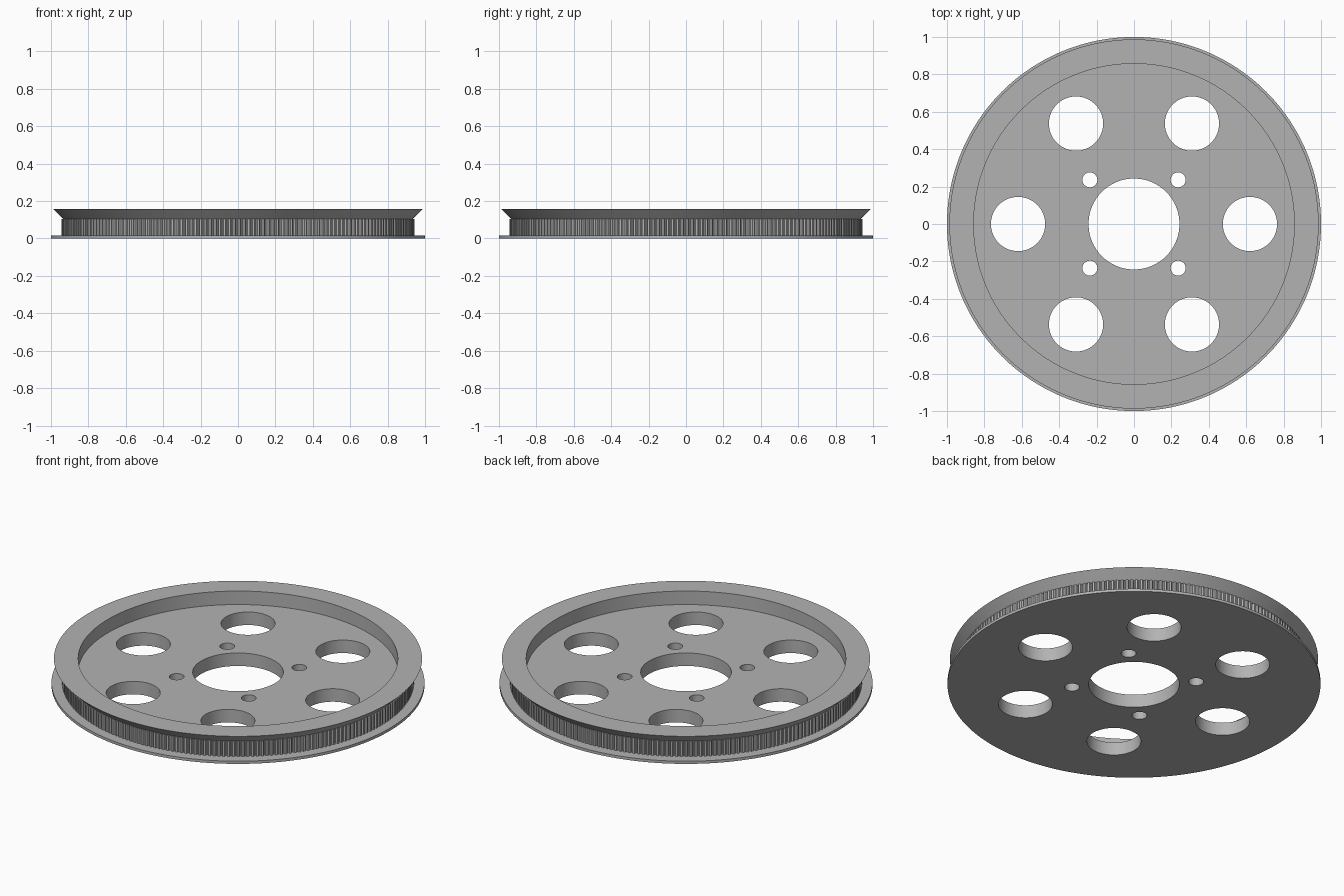
import bpy, bmesh
from math import cos, sin, pi, radians

if "Cube" in bpy.data.objects:
    bpy.data.objects.remove(bpy.data.objects["Cube"])

grey = bpy.data.materials.new("machined grey")
grey.use_nodes = True
colour = (0.45, 0.45, 0.45, 1)
grey.diffuse_color = colour
grey.node_tree.nodes["Principled BSDF"].inputs["Base Color"].default_value = colour

RIM_INNER = 0.857
TEETH = 228
BASE_TOP, WEB_TOP, TEETH_TOP, TOP = 0.016, 0.077, 0.105, 0.157


def circle(r, cx=0, cy=0, n=64):
    return [(cx + r * cos(2 * pi * i / n), cy + r * sin(2 * pi * i / n)) for i in range(n)]


def toothed_circle(outer, root):
    # each tooth: flat land, then a rounded groove
    steps = [(0, outer), (0.42, outer), (0.52, root + 0.003), (0.62, root),
             (0.80, root), (0.90, root + 0.003)]
    return [(r * cos(a), r * sin(a)) for k in range(TEETH)
            for t, r in steps for a in [2 * pi * (k + t) / TEETH]]


def finish(bm, name):
    bmesh.ops.recalc_face_normals(bm, faces=bm.faces)
    mesh = bpy.data.meshes.new(name)
    bm.to_mesh(mesh)
    bm.free()
    mesh.materials.append(grey)
    obj = bpy.data.objects.new(name, mesh)
    bpy.context.collection.objects.link(obj)
    bpy.ops.object.select_all(action='DESELECT')
    obj.select_set(True)
    bpy.context.view_layer.objects.active = obj
    bpy.ops.object.shade_smooth_by_angle(angle=radians(25))
    return obj


def plate(name, loops, z0, z1):
    # flat outline with holes, extruded upward
    bm = bmesh.new()
    for loop in loops:
        vs = [bm.verts.new((x, y, z0)) for x, y in loop]
        for a, b in zip(vs, vs[1:] + vs[:1]):
            bm.edges.new((a, b))
    bmesh.ops.triangle_fill(bm, edges=bm.edges[:], use_beauty=True, use_dissolve=False)
    ext = bmesh.ops.extrude_face_region(bm, geom=bm.faces[:], use_keep_orig=True)
    top = [v for v in ext["geom"] if isinstance(v, bmesh.types.BMVert)]
    bmesh.ops.translate(bm, verts=top, vec=(0, 0, z1 - z0))
    return finish(bm, name)


def lathe(name, profile, n=192):
    # closed (radius, height) profile swept around z
    bm = bmesh.new()
    rings = [[bm.verts.new((x, y, z)) for x, y in circle(r, n=n)] for r, z in profile]
    for low, high in zip(rings, rings[1:] + rings[:1]):
        for i in range(n):
            j = (i + 1) % n
            bm.faces.new((low[i], low[j], high[j], high[i]))
    return finish(bm, name)


# centre bore, four bolt holes and six lightening holes
holes = [circle(0.243, n=96)]
holes += [circle(0.04, x, y, 32) for x in (-0.236, 0.236) for y in (-0.236, 0.236)]
holes += [circle(0.145, 0.62 * cos(k * pi / 3), 0.62 * sin(k * pi / 3)) for k in range(6)]

# bottom flange and the web above it
plate("base_flange", [circle(1, n=192)] + holes, 0, BASE_TOP)
plate("web_disc", [circle(RIM_INNER, n=192)] + holes, BASE_TOP, WEB_TOP)

# belt teeth
plate("toothed_rim", [toothed_circle(0.943, 0.932), circle(RIM_INNER, n=192)],
      BASE_TOP, TEETH_TOP)

# flared upper flange
lathe("top_flange", [(RIM_INNER, TEETH_TOP), (0.936, TEETH_TOP), (0.987, TOP), (RIM_INNER, TOP)])
